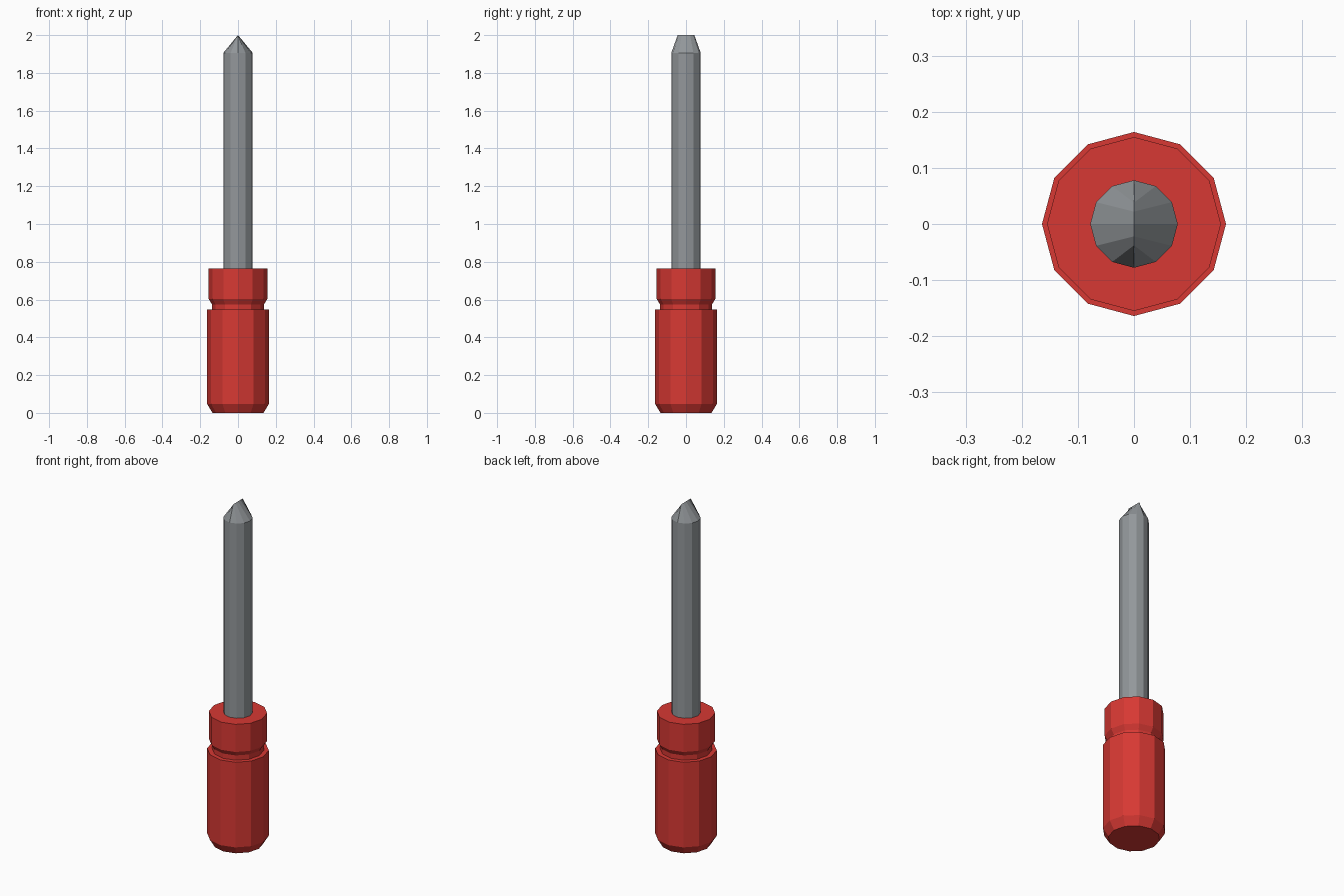
import bpy, bmesh, math

if "Cube" in bpy.data.objects:
    bpy.data.objects.remove(bpy.data.objects["Cube"])

SIDES = 12


def material(name, rgb):
    m = bpy.data.materials.new(name)
    m.diffuse_color = (*rgb, 1)
    m.use_nodes = True
    m.node_tree.nodes["Principled BSDF"].inputs["Base Color"].default_value = m.diffuse_color
    return m


def lathe(name, rings, mat):
    """Loft 12-sided rings given as (x radius, y radius, z); flat shaded."""
    bm = bmesh.new()
    loops = []
    for rx, ry, z in rings:
        loops.append([bm.verts.new((rx * math.cos(i * math.tau / SIDES),
                                    ry * math.sin(i * math.tau / SIDES), z))
                      for i in range(SIDES)])
    for a, b in zip(loops, loops[1:]):
        for i in range(SIDES):
            j = (i + 1) % SIDES
            bm.faces.new((a[i], a[j], b[j], b[i]))
    bm.faces.new(loops[0][::-1])
    if rings[-1][0] > 0:
        bm.faces.new(loops[-1])
    # A ring squeezed to zero width becomes a single ridge
    bmesh.ops.remove_doubles(bm, verts=bm.verts, dist=0.0005)
    bmesh.ops.recalc_face_normals(bm, faces=bm.faces)
    me = bpy.data.meshes.new(name)
    bm.to_mesh(me)
    bm.free()
    me.materials.append(mat)
    ob = bpy.data.objects.new(name, me)
    bpy.context.collection.objects.link(ob)
    return ob


red = material("red plastic", (0.68, 0.04, 0.033))
steel = material("grey steel", (0.29, 0.31, 0.325))

# Handle: chamfered butt, grip, groove, collar
handle = [(0.135, 0.0), (0.164, 0.048), (0.164, 0.547), (0.138, 0.547),
          (0.138, 0.575), (0.155, 0.603), (0.155, 0.765)]
lathe("handle", [(r, r, z) for r, z in handle], red)

# Shaft with its end squeezed into a flat blade ridge along y
R = 0.078
lathe("shaft_and_blade", [(R, R, 0.74), (R, R, 1.906), (0, 0.044, 2.0)], steel)
